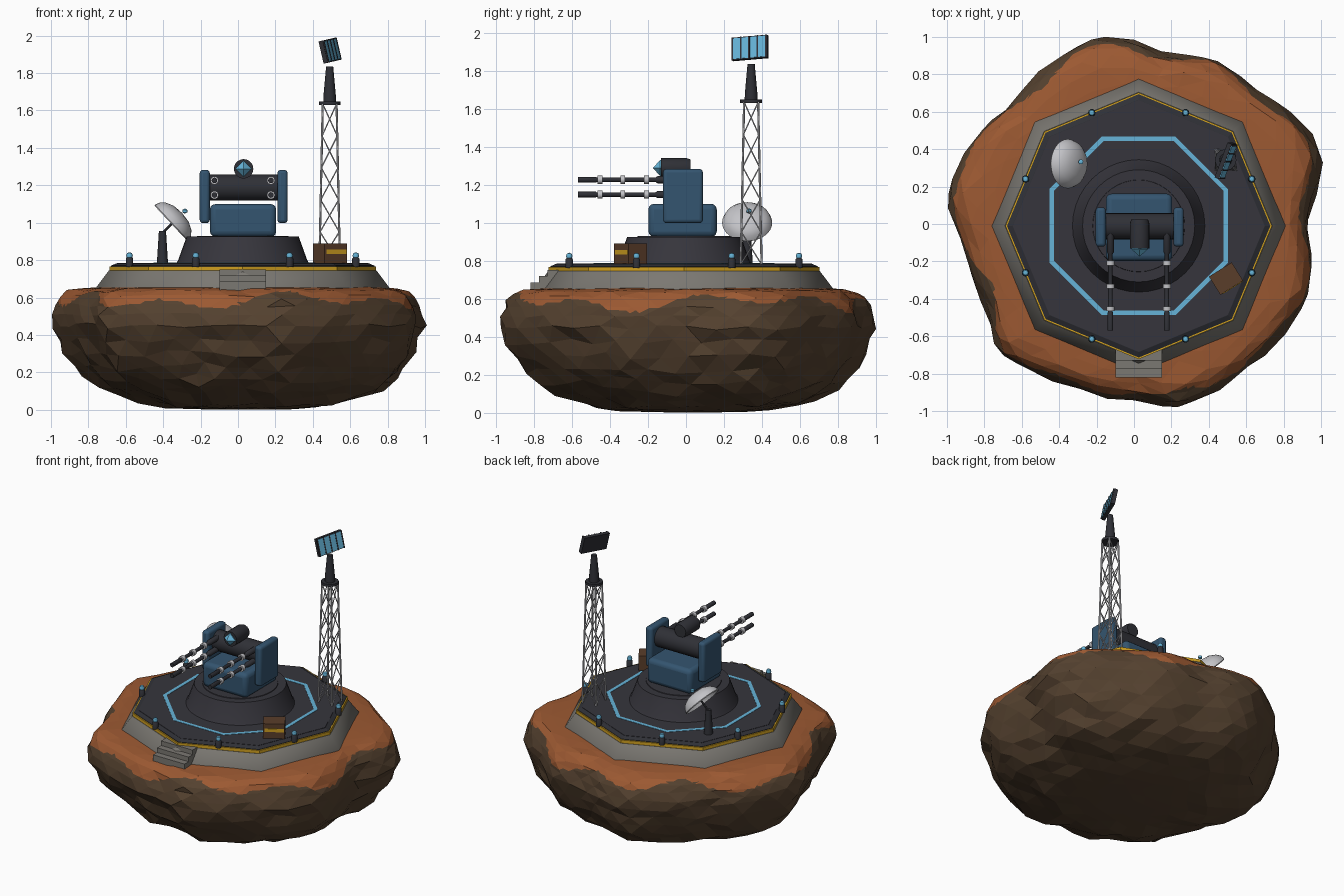
import bpy, bmesh, math, random
from math import sin, cos, pi, radians, degrees, atan2
from mathutils import Vector, Matrix, Euler

cube = bpy.data.objects.get("Cube")
if cube:
    bpy.data.objects.remove(cube, do_unlink=True)
random.seed(4)
CX, CY = 0.025, -0.01          # centre of the platform
smooth_parts = []


def material(name, code):
    rgb = [int(code[i:i + 2], 16) / 255 for i in (0, 2, 4)]
    col = [c / 12.92 if c < 0.04 else ((c + 0.055) / 1.055) ** 2.4 for c in rgb] + [1]
    m = bpy.data.materials.new(name)
    m.use_nodes = True
    m.diffuse_color = col
    node = m.node_tree.nodes["Principled BSDF"]
    node.inputs["Base Color"].default_value = col
    node.inputs["Roughness"].default_value = 0.8
    return m


ROCK = material("brown rock", "54412f")
SAND = material("orange soil", "9c5932")
CONCRETE = material("grey concrete", "7b7872")
DARK = material("dark deck metal", "36353c")
GUNMETAL = material("gunmetal", "2f3036")
BLUE = material("blue armour", "345570")
CYAN = material("cyan light", "66b4d8")
YELLOW = material("yellow paint", "d0a020")
STEEL = material("light steel", "c4c4c8")
CRATE = material("crate brown", "5a3d2a")


def finish(name, bm, mats, loc=(0, 0, 0), rot=(0, 0, 0), smooth=False):
    bmesh.ops.recalc_face_normals(bm, faces=bm.faces)
    me = bpy.data.meshes.new(name)
    bm.to_mesh(me)
    bm.free()
    ob = bpy.data.objects.new(name, me)
    for m in mats if isinstance(mats, list) else [mats]:
        me.materials.append(m)
    ob.location = loc
    ob.rotation_euler = rot
    bpy.context.collection.objects.link(ob)
    if smooth:
        smooth_parts.append(ob)
    return ob


def lathe(name, profile, mat, loc=(0, 0, 0), segs=24, rot=(0, 0, 0), turn=0, closed=False, smooth=None):
    """Revolve (radius, height) points around z."""
    bm = bmesh.new()
    rings = [[bm.verts.new((r * cos(turn + 2 * pi * i / segs), r * sin(turn + 2 * pi * i / segs), z))
              for i in range(segs)] for r, z in profile]
    pairs = list(zip(rings, rings[1:])) + ([(rings[-1], rings[0])] if closed else [])
    for a, b in pairs:
        for i in range(segs):
            j = (i + 1) % segs
            bm.faces.new((a[i], a[j], b[j], b[i]))
    if not closed:
        for end in (0, -1):
            if profile[end][0] > 0:
                bm.faces.new(rings[end])
    bmesh.ops.remove_doubles(bm, verts=bm.verts, dist=1e-5)
    return finish(name, bm, mat, loc, rot, segs > 8 if smooth is None else smooth)


def box(name, size, loc, mat, rot=(0, 0, 0), bevel=0):
    bm = bmesh.new()
    bmesh.ops.create_cube(bm, size=1)
    bmesh.ops.scale(bm, vec=size, verts=bm.verts)
    ob = finish(name, bm, mat, loc, rot, bevel > 0)
    if bevel:
        mod = ob.modifiers.new("bevel", "BEVEL")
        mod.width, mod.segments = bevel, 3
    return ob


def rods(name, pairs, radius, mat):
    bm = bmesh.new()
    for a, b in pairs:
        a, b = Vector(a), Vector(b)
        m = Matrix.Translation((a + b) / 2) @ (b - a).to_track_quat("Z", "Y").to_matrix().to_4x4()
        bmesh.ops.create_cone(bm, cap_ends=True, segments=6, radius1=radius, radius2=radius,
                              depth=(b - a).length, matrix=m)
    return finish(name, bm, mat)


def sample(table, x):
    """Linear interpolation in a sorted table of (x, values...)."""
    for a, b in zip(table, table[1:]):
        if x <= b[0]:
            f = (x - a[0]) / (b[0] - a[0])
            return [p + (q - p) * f for p, q in zip(a[1:], b[1:])]
    return table[-1][1:]


# Rock island: faceted ball shaped by a lobed outline and a side profile
shore = [(.93, .05), (1, .35), (.9, .54), (.66, .72), (.44, .88), (.16, .9), (.03, .97), (-.19, 1), (-.42, .89),
         (-.67, .62), (-.8, .52), (-.94, .33), (-1.01, .15), (-.93, -.08), (-.78, -.45), (-.74, -.68),
         (-.4, -.84), (-.19, -.92), (.03, -.93), (.24, -.99), (.61, -.76), (.81, -.57), (.93, -.4), (.94, -.08)]
outline = sorted((atan2(y, x), math.hypot(x, y)) for x, y in shore)
outline = [(outline[-1][0] - 2 * pi, outline[-1][1])] + outline + [(outline[0][0] + 2 * pi, outline[0][1])]
side = [(-90, 0, 0), (-68, .3, .003), (-50, .57, .035), (-35, .79, .12), (-18, .92, .27), (0, 1, .45),
        (12, .99, .54), (24, .95, .61), (33, .9, .643), (45, .78, .655), (90, 0, .655)]
bm = bmesh.new()
bmesh.ops.create_icosphere(bm, subdivisions=4, radius=1)
for v in bm.verts:
    a = atan2(v.co.y, v.co.x)
    lift = degrees(math.asin(max(-1, min(1, v.co.z))))
    s, z = sample(side, lift)
    rough = .016 if -60 < lift < 5 else .007 if 5 <= lift < 35 else 0
    r = sample(outline, a)[0] * (s + random.uniform(-rough, rough))
    if lift > 40:
        r = min(r, .77)
    lean = .08 * max(0, .45 - z)        # underside leans to the back left
    v.co = (r * cos(a) + lean, r * sin(a) + lean, max(0, z + random.uniform(-rough, rough)))
shoulder = [e for e in bm.edges if .44 < (e.verts[0].co.z + e.verts[1].co.z) / 2 < .64]
bmesh.ops.subdivide_edges(bm, edges=shoulder, cuts=2, use_grid_fill=True)
for f in bm.faces:
    c = f.calc_center_median()
    a = atan2(c.y, c.x)
    f.material_index = int(c.z > .582 + .03 * sin(9 * a + 1) + .025 * sin(4 * a))
finish("rock_island", bm, [ROCK, SAND])

# Octagonal platform, hazard band, deck and glowing line
lathe("platform_base", [(.785, .63), (.785, .652), (.715, .745)], CONCRETE, (CX, CY, 0), 8, smooth=True)
lathe("hazard_band", [(.713, .742), (.713, .767)], YELLOW, (CX, CY, 0), 8)
lathe("deck_rim", [(.704, .76), (.704, .77), (.675, .783)], GUNMETAL, (CX, CY, 0), 8)
lathe("deck", [(.673, .76), (.673, .785)], DARK, (CX, CY, 0), 8)
lathe("deck_light_line", [(.49, .784), (.49, .787), (.516, .787), (.516, .784)], CYAN,
      (CX, CY, 0), 8, turn=pi / 8, closed=True)
for i in range(3):
    front = -0.82 + 0.045 * i
    top = 0.685 + 0.033 * i
    box("stair_step", (.25, -.66 - front, top - .63), (CX, (front - .66) / 2, (top + .63) / 2), CONCRETE)

# Edge lamps
for i in range(8):
    a = pi / 8 + i * pi / 4
    spot = (CX + .655 * cos(a), CY + .655 * sin(a), -.008)
    lathe("lamp_post", [(.02, .77), (.02, .815), (.014, .822)], GUNMETAL, spot, 10)
    lathe("lamp_bulb", [(0, .815), (.014, .82), (.018, .832), (.013, .845), (0, .85)], CYAN, spot, 10)

# Turret pedestal and body
TX = .03
lathe("pedestal", [(.357, .78), (.345, .8), (.3, .925)], DARK, (CX, CY, 0), 40)
lathe("turntable", [(.248, .92), (.245, .929)], DARK, (CX, CY, 0), 40)
box("turret_body", (.355, .36, .175), (TX - .003, -.018, 1.012), BLUE, bevel=.03)
for end in (-1, 1):
    box("side_armour", (.054, .21, .285), (TX + end * .208, -.016, 1.14), BLUE, bevel=.018)
lathe("gun_drum", [(.07, -.185), (.07, .185)], GUNMETAL, (TX, -.012, 1.188), 24, (0, pi / 2, 0))

# Sensor with faceted lens
FORWARD = (pi / 2, 0, 0)
lathe("sensor_housing", [(.045, -.02), (.052, 0), (.052, .135)], GUNMETAL, (TX, .004, 1.288), 20, FORWARD)
lathe("sensor_lens", [(.043, .13), (.043, .14), (0, .178)], CYAN, (TX, .004, 1.288), 4, FORWARD)

# Four gun barrels with steel collars
for end in (-1, 1):
    for z in (1.148, 1.226):
        base = (CX + end * .151, -.03, z)
        lathe("gun_barrel", [(.019, 0), (.019, .12), (.012, .13), (.012, .44), (.015, .445), (.015, .54)],
              GUNMETAL, base, 12, FORWARD)
        for y in (.165, .29, .41):
            lathe("barrel_collar", [(.022, y), (.022, y + .026)], STEEL, base, 12, FORWARD)

# Dish antenna
DX, DY = -.354, .322
lathe("dish_post", [(.03, .78), (.019, .955)], GUNMETAL, (DX - .05, DY, 0), 12)
rods("dish_arm", [((DX - .05, DY, .945), (DX + .04, DY, 1.035))], .007, GUNMETAL)
shell = [(.132, 0), (.122, .027), (.1, .05), (.06, .069), (0, .076)]
lathe("dish", shell + [(r * .97, h - .006) for r, h in reversed(shell)], STEEL,
      (DX, DY, 1.0), 32, (0, radians(47), 0), closed=True)
lathe("dish_feed_tip", [(0, -.014), (.013, -.007), (.013, .007), (0, .014)], CYAN,
      (DX + .07, DY + .01, 1.062), 10)

# Lattice mast
MX, MY, LOW, HIGH, BAYS = .49, .343, .78, 1.635, 5


def corner(i, level):
    w = .055 - .018 * level / BAYS
    a = pi / 4 + i * pi / 2
    return (MX + w * math.copysign(1, cos(a)), MY + w * math.copysign(1, sin(a)),
            LOW + (HIGH - LOW) * level / BAYS)


braces = []
for b in range(BAYS):
    for i in range(4):
        braces += [(corner(i, b), corner(i + 1, b + 1)), (corner(i + 1, b), corner(i, b + 1))]
rods("mast_legs", [(corner(i, 0), corner(i, BAYS)) for i in range(4)], .006, STEEL)
rods("mast_braces", braces, .0033, STEEL)
lathe("mast_cap", [(.058, 1.63), (.058, 1.648)], GUNMETAL, (MX, MY, 0), 12)
lathe("mast_head", [(.034, 1.648), (.033, 1.68), (.019, 1.835)], GUNMETAL, (MX, MY, 0), 12)

# Solar panel, tilted, with four cell columns between slim bars
turn = (Matrix.Rotation(radians(-13), 3, "Y") @ Matrix.Rotation(radians(-21), 3, "Z")).to_euler()
centre = Vector((MX, MY - .005, 1.92))


def on_panel(x, y):
    offset = Vector((x, y, 0))
    offset.rotate(turn)
    return centre + offset


box("solar_panel", (.024, .2, .122), centre, GUNMETAL, turn)
for i in range(4):
    box("solar_cells", (.006, .04, .112), on_panel(.0135, -.0705 + .047 * i), CYAN, turn)
for i in range(5):
    box("solar_bar", (.006, .008, .122), on_panel(.0155, -.094 + .047 * i), GUNMETAL, turn)

# Supply crate with painted stripe
spin = Euler((0, 0, radians(32)))
spot = Vector((.492, -.292, .836))
box("supply_crate", (.143, .115, .108), spot, CRATE, spin)
edge = Vector((.004, -.0575, .008))
edge.rotate(spin)
box("crate_stripe", (.125, .006, .024), spot + edge, YELLOW, spin)

# Smooth round parts, keep hard edges
bpy.ops.object.select_all(action="DESELECT")
for ob in smooth_parts:
    ob.select_set(True)
bpy.context.view_layer.objects.active = smooth_parts[0]
bpy.ops.object.shade_smooth_by_angle(angle=radians(40))
